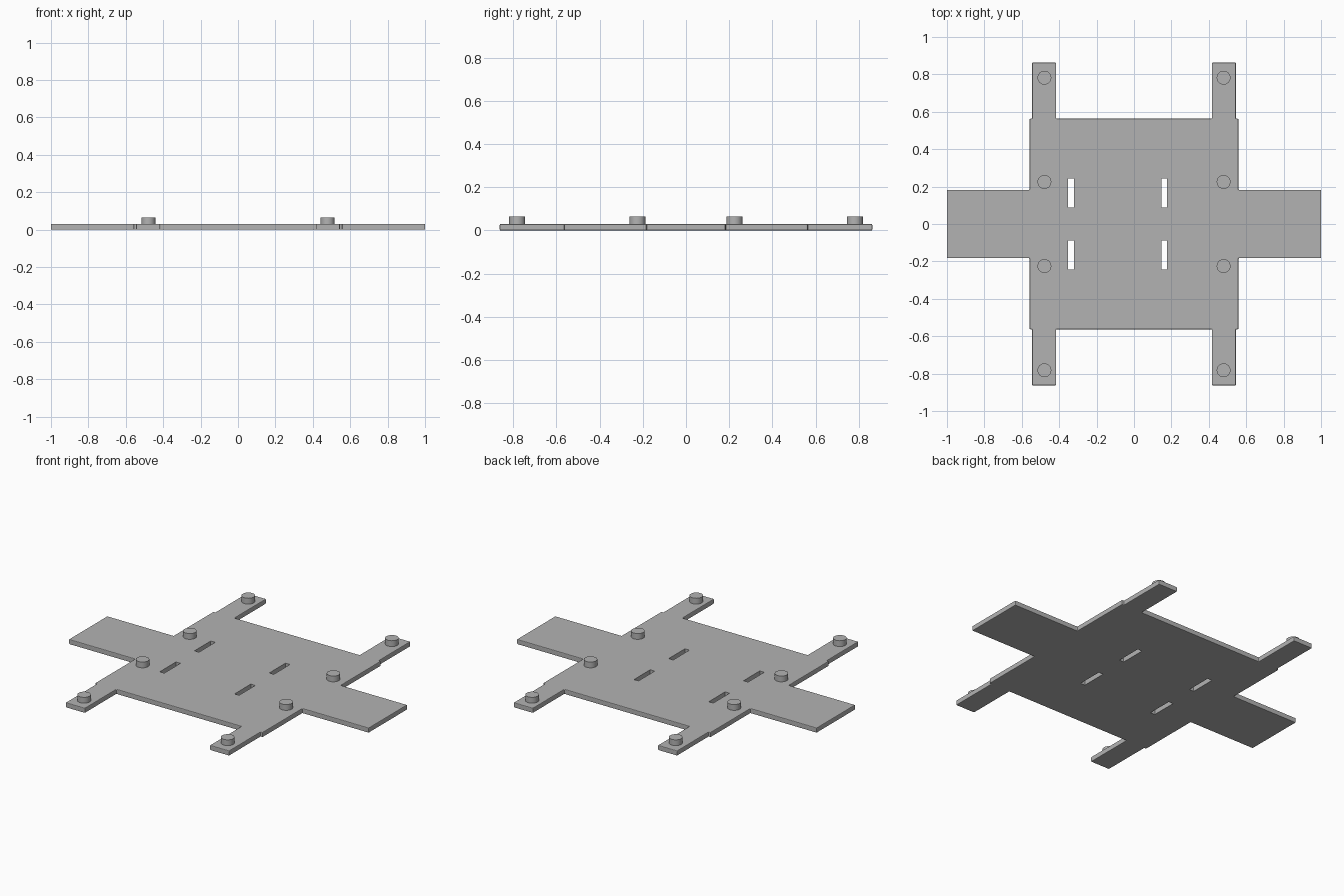
import bpy
import bmesh

if "Cube" in bpy.data.objects:
    bpy.data.objects.remove(bpy.data.objects["Cube"], do_unlink=True)

THICK = 0.03
grey = bpy.data.materials.new("plain grey")
grey.use_nodes = True
color = (0.45, 0.45, 0.45, 1)
grey.diffuse_color = color
grey.node_tree.nodes["Principled BSDF"].inputs["Base Color"].default_value = color


def make_object(name, bm):
    mesh = bpy.data.meshes.new(name)
    bmesh.ops.recalc_face_normals(bm, faces=bm.faces)
    bm.to_mesh(mesh)
    bm.free()
    mesh.materials.append(grey)
    obj = bpy.data.objects.new(name, mesh)
    bpy.context.collection.objects.link(obj)
    return obj


def prism(name, outline, z0, z1):
    bm = bmesh.new()
    face = bm.faces.new([bm.verts.new((x, y, z0)) for x, y in outline])
    top = bmesh.ops.extrude_face_region(bm, geom=[face])["geom"]
    moved = [v for v in top if isinstance(v, bmesh.types.BMVert)]
    bmesh.ops.translate(bm, vec=(0, 0, z1 - z0), verts=moved)
    return make_object(name, bm)


# Base plate: one quarter of the outline, mirrored to all four corners
quarter = [(1.0, 0.183), (0.558, 0.183), (0.558, 0.563), (0.545, 0.563),
           (0.545, 0.863), (0.417, 0.863), (0.417, 0.563)]
half = quarter + [(-x, y) for x, y in reversed(quarter)]
plate = prism("base_plate", half + [(-x, -y) for x, y in half], 0, THICK)
bevel = plate.modifiers.new("edge_softening", "BEVEL")
bevel.width = 0.004
bevel.segments = 2

# Four slots cut through the plate
for x, side in ((-0.337, "right"), (0.162, "left")):
    for sign, end in ((-1, "front"), (1, "back")):
        xs = (x - 0.015, x + 0.015)
        ys = (sign * 0.088, sign * 0.243)
        rect = [(xs[0], ys[0]), (xs[1], ys[0]), (xs[1], ys[1]), (xs[0], ys[1])]
        cutter = prism(f"slot_cutter_{end}_{side}", rect, -0.1, 0.1)
        cutter.hide_render = True
        cutter.hide_viewport = True
        cut = plate.modifiers.new(f"slot_{end}_{side}", "BOOLEAN")
        cut.operation = "DIFFERENCE"
        cut.solver = "EXACT"
        cut.object = cutter

# Round pegs along both sides
for x, side in ((-0.479, "right"), (0.479, "left")):
    for y, place in ((-0.782, "front_outer"), (-0.225, "front_inner"),
                     (0.225, "back_inner"), (0.782, "back_outer")):
        bm = bmesh.new()
        bmesh.ops.create_cone(bm, cap_ends=True, segments=32, radius1=0.037,
                              radius2=0.037, depth=0.04)
        bmesh.ops.translate(bm, vec=(x, y, 0.045), verts=bm.verts)
        for face in bm.faces:
            face.smooth = len(face.verts) == 4
        for edge in bm.edges:
            edge.smooth = all(f.smooth for f in edge.link_faces)
        make_object(f"peg_{place}_{side}", bm)
